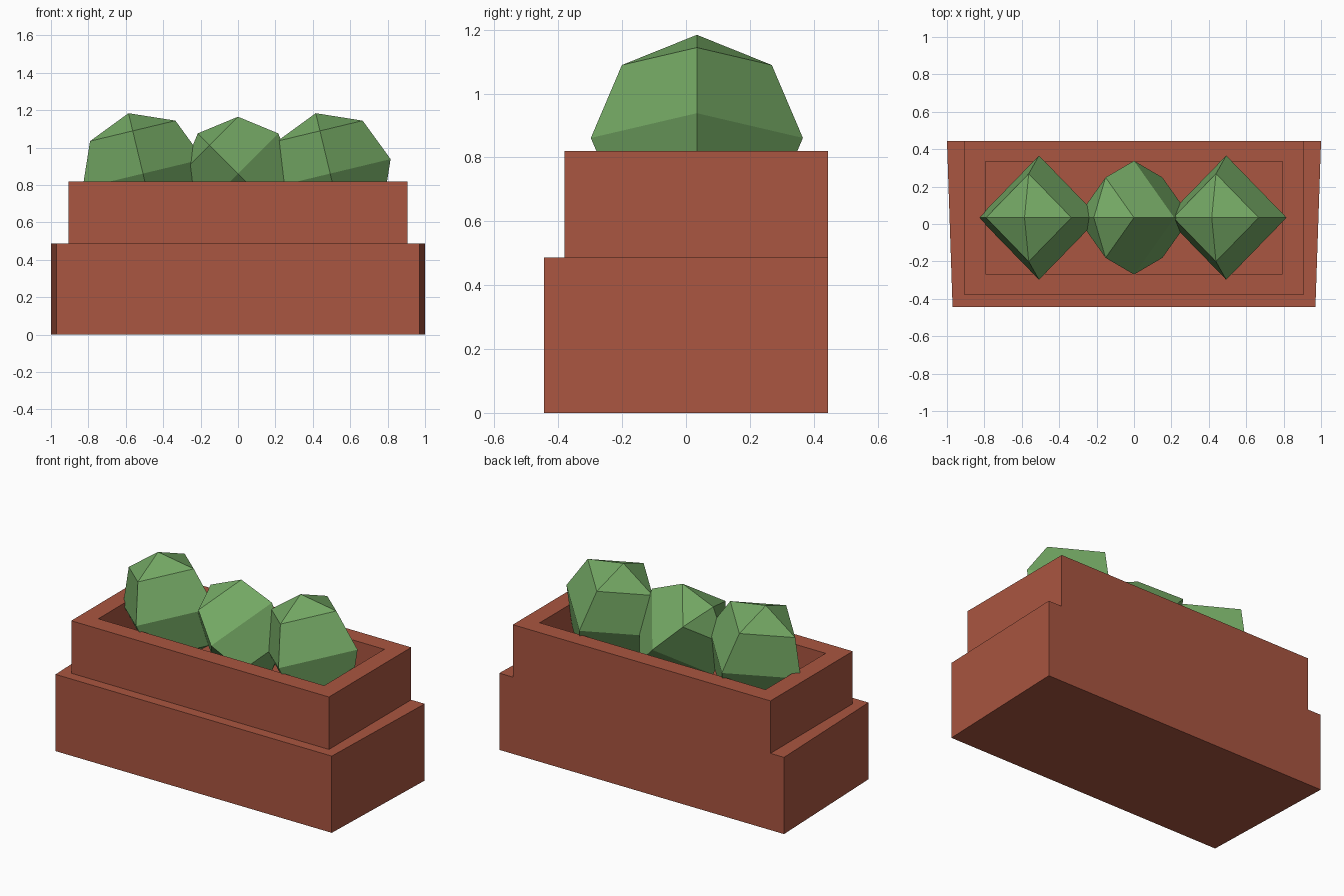
import bpy, bmesh, math
from mathutils import Matrix

if "Cube" in bpy.data.objects:
    bpy.data.objects.remove(bpy.data.objects["Cube"])


def material(name, rgb):
    m = bpy.data.materials.new(name)
    m.diffuse_color = (*rgb, 1)
    m.use_nodes = True
    m.node_tree.nodes["Principled BSDF"].inputs["Base Color"].default_value = m.diffuse_color
    return m


def add_object(name, bm, mat):
    bmesh.ops.recalc_face_normals(bm, faces=bm.faces)
    mesh = bpy.data.meshes.new(name)
    bm.to_mesh(mesh)
    bm.free()
    mesh.materials.append(mat)
    obj = bpy.data.objects.new(name, mesh)
    bpy.context.collection.objects.link(obj)
    return obj


terracotta = material("terracotta", (0.40, 0.092, 0.052))
leaf_green = material("leaf green", (0.175, 0.395, 0.128))

# Stepped planter: loops run front-left, front-right, back-right, back-left
BACK = 0.445
bm = bmesh.new()


def loop(front_x, back_x, front_y, back_y, z):
    pts = ((-front_x, front_y), (front_x, front_y), (back_x, back_y), (-back_x, back_y))
    return [bm.verts.new((x, y, z)) for x, y in pts]


loops = [
    loop(0.97, 1.0, -BACK, BACK, 0),            # foot
    loop(0.97, 1.0, -BACK, BACK, 0.487),        # ledge, outer edge
    loop(0.905, 0.905, -0.38, BACK, 0.487),     # ledge, inner edge
    loop(0.905, 0.905, -0.38, BACK, 0.82),      # rim, outer edge
    loop(0.793, 0.793, -0.268, 0.335, 0.82),    # rim, inner edge
    loop(0.793, 0.793, -0.268, 0.335, 0.55),    # inside floor
]
for i, (a, b) in enumerate(zip(loops, loops[1:])):
    for k in range(4):
        if k == 2 and i < 3:
            continue                            # flush back is one face below
        n = (k + 1) % 4
        bm.faces.new((a[k], a[n], b[n], b[k]))
bm.faces.new([l[2] for l in loops[:4]] + [l[3] for l in reversed(loops[:4])])
bm.faces.new(loops[0])
bm.faces.new(loops[-1])
add_object("planter", bm, terracotta)

# Three faceted bushes: four-sided balls leaning to the left
for name, x, radius, tilt in (("bush_left", -0.508, 0.332, 13.5),
                              ("bush_middle", 0.0, 0.304, 45),
                              ("bush_right", 0.493, 0.332, 13.5)):
    bm = bmesh.new()
    bmesh.ops.create_uvsphere(bm, u_segments=4, v_segments=4, radius=radius)
    bm.transform(Matrix.Translation((x, 0.034, 0.861))
                 @ Matrix.Rotation(math.radians(-tilt), 4, 'Y'))
    add_object(name, bm, leaf_green)
